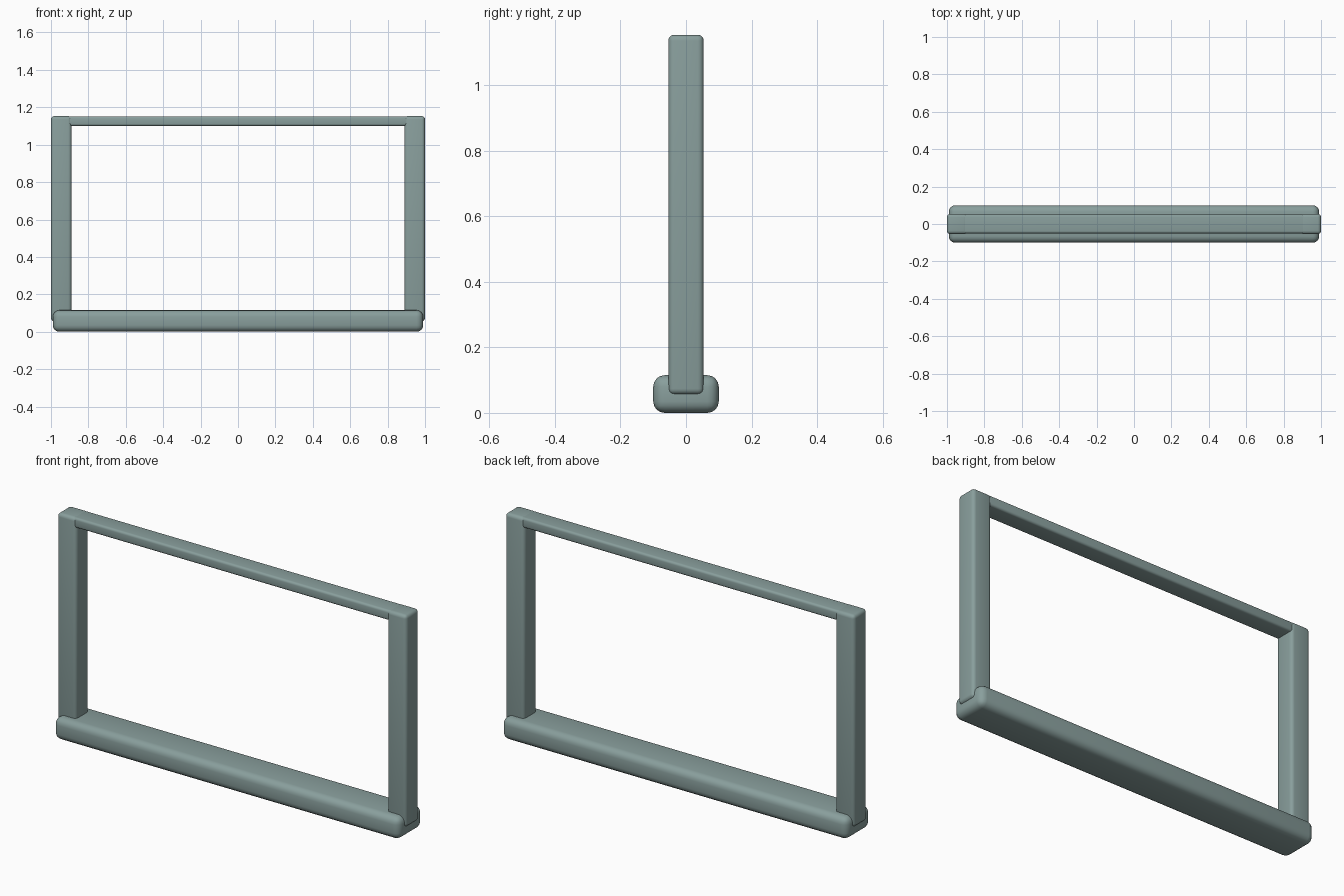
import bpy, math

cube = bpy.data.objects.get("Cube")
if cube:
    bpy.data.objects.remove(cube, do_unlink=True)

# Single grey-green paint
paint = bpy.data.materials.new("grey_green")
paint.use_nodes = True
colour = (0.25, 0.345, 0.335, 1)
paint.diffuse_color = colour
paint.node_tree.nodes["Principled BSDF"].inputs["Base Color"].default_value = colour


def rounded_bar(name, low, high, radius):
    """Box between two corners with rounded edges."""
    centre = [(a + b) / 2 for a, b in zip(low, high)]
    bpy.ops.mesh.primitive_cube_add(size=1, location=centre)
    bar = bpy.context.object
    bar.name = name
    bar.scale = [b - a for a, b in zip(low, high)]
    bpy.ops.object.transform_apply(location=False, rotation=False, scale=True)
    bar.data.materials.append(paint)
    bevel = bar.modifiers.new("rounded_edges", "BEVEL")
    bevel.width = radius
    bevel.segments = 4
    bpy.ops.object.modifier_apply(modifier=bevel.name)
    bpy.ops.object.shade_smooth_by_angle(angle=math.radians(35))
    return bar


# Wide base rail
rounded_bar("base_rail", (-0.99, -0.1, 0), (0.99, 0.1, 0.115), 0.035)

# Upright posts, let into the base rail
rounded_bar("left_post", (0.89, -0.054, 0.056), (1, 0.054, 1.153), 0.018)
rounded_bar("right_post", (-1, -0.054, 0.056), (-0.89, 0.054, 1.153), 0.018)

# Thin top rail between the posts
rounded_bar("top_rail", (-0.985, -0.05, 1.1), (0.985, 0.05, 1.152), 0.012)
